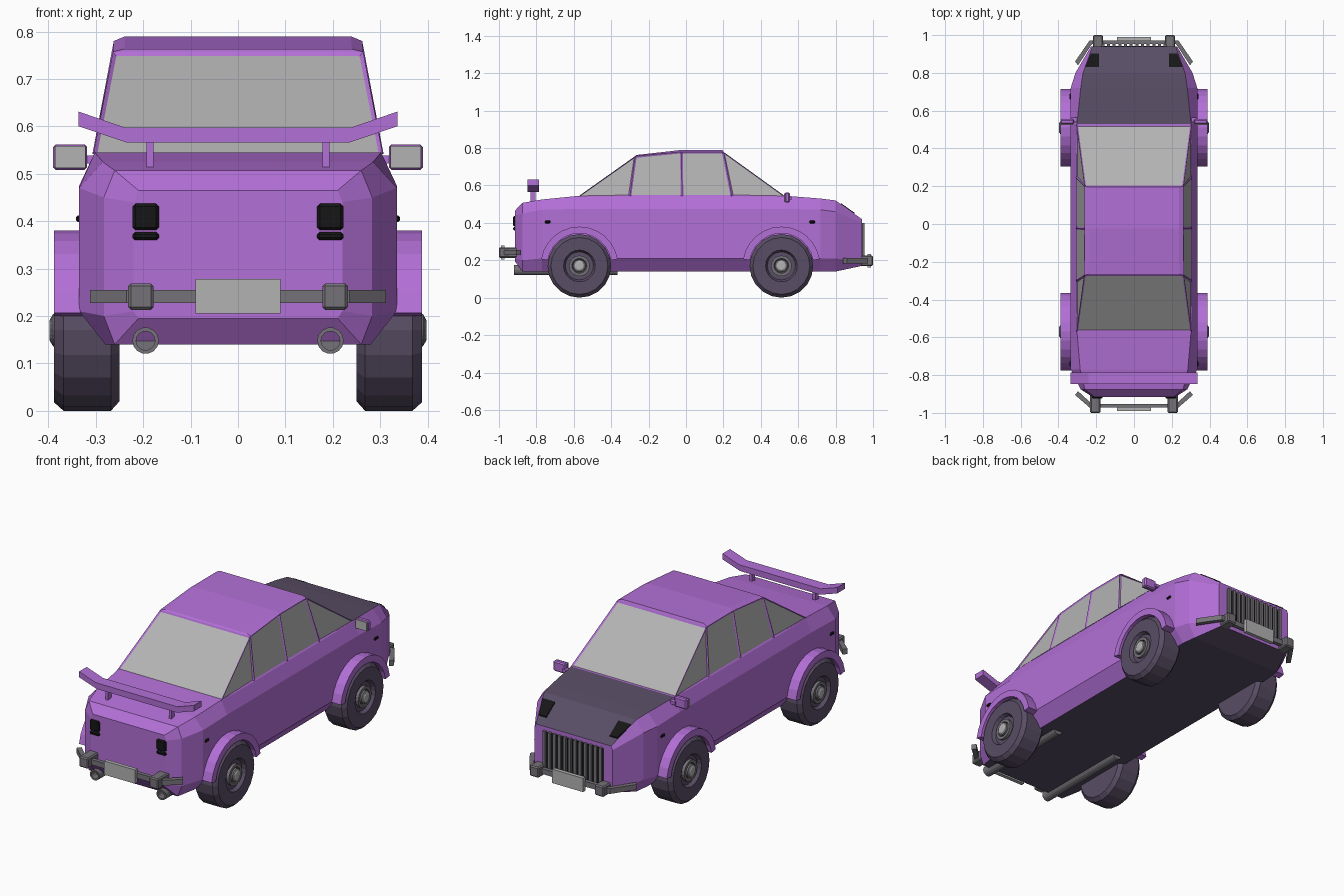
import bpy, bmesh
from math import sin, cos, pi, radians

if "Cube" in bpy.data.objects:
    bpy.data.objects.remove(bpy.data.objects["Cube"])


def material(name, r, g, b):
    m = bpy.data.materials.new(name)
    m.diffuse_color = (r, g, b, 1)
    m.use_nodes = True
    m.node_tree.nodes["Principled BSDF"].inputs["Base Color"].default_value = m.diffuse_color
    return m


PAINT = material("purple_paint", 0.45, 0.16, 0.68)
DARK = material("dark_trim", 0.10, 0.075, 0.13)
METAL = material("grey_metal", 0.18, 0.17, 0.19)
GLASS = material("pale_glass", 0.45, 0.45, 0.45)
BLACK = material("black_lamp", 0.008, 0.008, 0.008)


def mesh(name, verts, faces, *mats):
    me = bpy.data.meshes.new(name)
    me.from_pydata(verts, [], faces)
    bm = bmesh.new()
    bm.from_mesh(me)
    bmesh.ops.recalc_face_normals(bm, faces=bm.faces)
    bm.to_mesh(me)
    bm.free()
    for m in mats:
        me.materials.append(m)
    ob = bpy.data.objects.new(name, me)
    bpy.context.collection.objects.link(ob)
    return ob


def prism(name, pts, axis, a, b, mat):
    """Extrude a 2D outline along an axis from a to b."""
    put = {"x": lambda u, v, t: (t, u, v),
           "y": lambda u, v, t: (u, t, v),
           "z": lambda u, v, t: (u, v, t)}[axis]
    n = len(pts)
    verts = [put(u, v, t) for t in (a, b) for u, v in pts]
    faces = [range(n), range(n, 2 * n)]
    faces += [(i, (i + 1) % n, (i + 1) % n + n, i + n) for i in range(n)]
    return mesh(name, verts, [tuple(f) for f in faces], mat)


def box(name, x, y, z, mat, bevel=0):
    ob = prism(name, [(x[0], y[0]), (x[1], y[0]), (x[1], y[1]), (x[0], y[1])], "z", z[0], z[1], mat)
    if bevel:
        md = ob.modifiers.new("bevel", "BEVEL")
        md.width, md.segments = bevel, 1
    return ob


def lathe(name, profile, center, axis, n, mat):
    """Spin (radius, offset) points round the x or y axis."""
    cx, cy, cz = center
    verts, k = [], len(profile)
    for i in range(n):
        a = 2 * pi * i / n
        for r, t in profile:
            u, v = r * cos(a), r * sin(a)
            verts.append((cx + t, cy + u, cz + v) if axis == "x" else (cx + u, cy + t, cz + v))
    faces = [(i * k + j, i * k + j + 1, (i + 1) % n * k + j + 1, (i + 1) % n * k + j)
             for i in range(n) for j in range(k - 1)]
    faces += [tuple(i * k for i in range(n)), tuple(i * k + k - 1 for i in range(n))]
    return mesh(name, verts, faces, mat)


# Lower body: y, then half section (x, z) from top edge down to floor edge
stations = [
    (-0.915, (.21, .465), (.22, .44), (.22, .21), (.21, .195)),
    (-0.875, (.26, .507), (.283, .45), (.283, .20), (.26, .14)),
    (-0.77, (.285, .525), (.335, .47), (.335, .21), (.28, .14)),
    (-0.57, (.302, .545), (.335, .475), (.335, .21), (.28, .14)),
    (0.53, (.302, .545), (.335, .475), (.335, .21), (.28, .14)),
    (0.72, (.282, .53), (.335, .47), (.335, .21), (.28, .14)),
    (0.80, (.27, .52), (.31, .46), (.31, .21), (.27, .14)),
    (0.94, (.22, .42), (.228, .40), (.228, .19), (.21, .17)),
]
verts, faces = [], []
for y, *half in stations:
    verts += [(x, y, z) for x, z in half] + [(-x, y, z) for x, z in reversed(half)]
for s in range(len(stations) - 1):
    for j in range(8):
        k = (j + 1) % 8
        faces.append((s * 8 + j, s * 8 + k, s * 8 + 8 + k, s * 8 + 8 + j))
faces += [tuple(range(8)), tuple(range(len(verts) - 8, len(verts)))]
body = mesh("body", verts, faces, PAINT, DARK)
for p in body.data.polygons:
    hood = p.normal.z > 0.6 and p.center.y > 0.54 and abs(p.center.x) < 0.01
    if hood or p.normal.z < -0.9:
        p.material_index = 1

# Cabin with recessed windows
base = [(-.575, .305), (-.30, .307), (-.022, .307), (.245, .307), (.53, .305)]
roof = [(-.272, .264, .757), (-.024, .262, .78), (.20, .262, .78)]
crown = [(-.265, .24, .763), (-.024, .238, .79), (.195, .238, .79)]
verts = []
for s in (1, -1):
    verts += [(s * x, y, .542) for y, x in base]
    verts += [(s * x, y, z) for y, x, z in roof + crown]
faces = []
for o in (0, 11):
    faces += [(o, o + 1, o + 5), (o + 1, o + 2, o + 6, o + 5),
              (o + 2, o + 3, o + 7, o + 6), (o + 3, o + 4, o + 7)]
faces += [(0, 5, 16, 11), (4, 7, 18, 15)]
panes = len(faces)
for o in (0, 11):
    faces += [(o + 5, o + 6, o + 9, o + 8), (o + 6, o + 7, o + 10, o + 9)]
faces += [(8, 9, 20, 19), (9, 10, 21, 20), (5, 8, 19, 16), (7, 10, 21, 18)]
cabin = mesh("cabin", verts, faces, PAINT, GLASS)
bm = bmesh.new()
bm.from_mesh(cabin.data)
bm.faces.ensure_lookup_table()
panels = [bm.faces[i] for i in range(panes)]
for f in panels:
    if f.calc_center_median().dot(f.normal) < 0:
        f.normal_flip()
bmesh.ops.inset_individual(bm, faces=panels, thickness=0.011, depth=-0.005)
for f in panels:
    f.material_index = 1
bm.to_mesh(cabin.data)
bm.free()

# Wheels and fender arches
tyre = [(.07, .25), (.15, .25), (.17, .268), (.17, .368), (.152, .388), (.085, .388), (.075, .37), (.0, .37)]
tyre[-1] = (.01, .37)
hub = [(.055, .36), (.055, .385), (.04, .385), (.036, .375), (.034, .375), (.034, .39), (.024, .396)]
for s, side in ((1, "right"), (-1, "left")):
    for y, end in ((-.57, "rear"), (.51, "front")):
        tag = f"{end}_{side}"
        lathe("tyre_" + tag, [(r, s * x) for r, x in tyre], (0, y, .17), "x", 20, DARK)
        lathe("rim_" + tag, [(r, s * x) for r, x in hub], (0, y, .17), "x", 20, METAL)
        lathe("hub_cap_" + tag, [(.026, s * .37), (.026, s * .395), (.02, s * .398)], (0, y, .17), "x", 16, GLASS)
        angles = [radians(10 + 160 * i / 12) for i in range(13)]
        arc = [(y + .208 * cos(a), .17 + .21 * sin(a)) for a in angles]
        arc += [(y + .172 * cos(a), .17 + .174 * sin(a)) for a in reversed(angles)]
        prism("fender_" + tag, arc, "x", s * .30, s * .388, PAINT)

# Bumpers, bumper blocks and number plates
for end, d, z, bx in (("rear", -1, .241, .205), ("front", 1, .197, .19)):
    tip = (.312, .905) if d < 0 else (.312, .86)
    path = [(-tip[0], tip[1]), (-.235, .972), (.235, .972), tip]
    outline = [(x, d * y) for x, y in path] + [(x * .95, d * (y - .02)) for x, y in reversed(path)]
    prism(end + "_bumper", outline, "z", z - .014, z + .014, METAL)
    for s in (-1, 1):
        box(end + "_bumper_block", sorted((s * bx - .027, s * bx + .027)), sorted((d * .90, d * 1.0)),
            (z - .028, z + .028), METAL, .006)
    box(end + "_plate", (-.09, .09), sorted((d * .97, d * .99)), (z - .036, z + .037), GLASS)

# Grille
box("grille_back", (-.175, .175), (.93, .943), (.20, .395), BLACK)
for i in range(12):
    x = -.165 + .03 * i
    box("grille_slat", (x - .008, x + .008), (.935, .954), (.195, .40), METAL)

# Spoiler blade
blade = [(-.336, .60), (-.235, .566), (.235, .566), (.336, .60), (.336, .631), (.24, .598), (-.24, .598), (-.336, .631)]
prism("spoiler", blade, "y", -.848, -.785, PAINT)

for s, side in ((1, "right"), (-1, "left")):
    def span(a, b):
        return sorted((s * a, s * b))

    box("spoiler_post_" + side, span(.178, .193), (-.832, -.805), (.50, .575), PAINT)
    # Headlamps lying on the nose slope
    quad = [(.185, .902), (.230, .902), (.259, .83), (.185, .83)]
    top = [(s * x, y, .52 - (y - .8) * .714 + dz) for dz in (.006, -.01) for x, y in quad]
    mesh("headlamp_" + side, top, [(0, 1, 2, 3), (4, 5, 6, 7), (0, 1, 5, 4), (1, 2, 6, 5), (2, 3, 7, 6), (3, 0, 4, 7)], BLACK)
    # Tail lamps and side markers
    box("tail_lamp_" + side, span(.167, .222), (-.925, -.90), (.381, .437), BLACK, .006)
    box("reverse_lamp_" + side, span(.167, .222), (-.925, -.90), (.36, .377), BLACK, .005)
    for y in (-.74, .675):
        box("side_marker_" + side, span(.325, .342), (y - .015, y + .015), (.398, .412), BLACK, .004)
    # Door mirrors
    box("mirror_shell_" + side, span(.318, .39), (.528, .555), (.508, .562), PAINT, .006)
    box("mirror_glass_" + side, span(.322, .386), (.524, .535), (.512, .558), GLASS)
    box("mirror_arm_" + side, span(.29, .33), (.54, .565), (.522, .538), PAINT)
    # Exhaust pipes with hollow tips
    lathe("exhaust_" + side, [(.028, -.365), (.028, -.92), (.02, -.92), (.02, -.88)],
          (s * .195, 0, .148), "y", 14, METAL)
